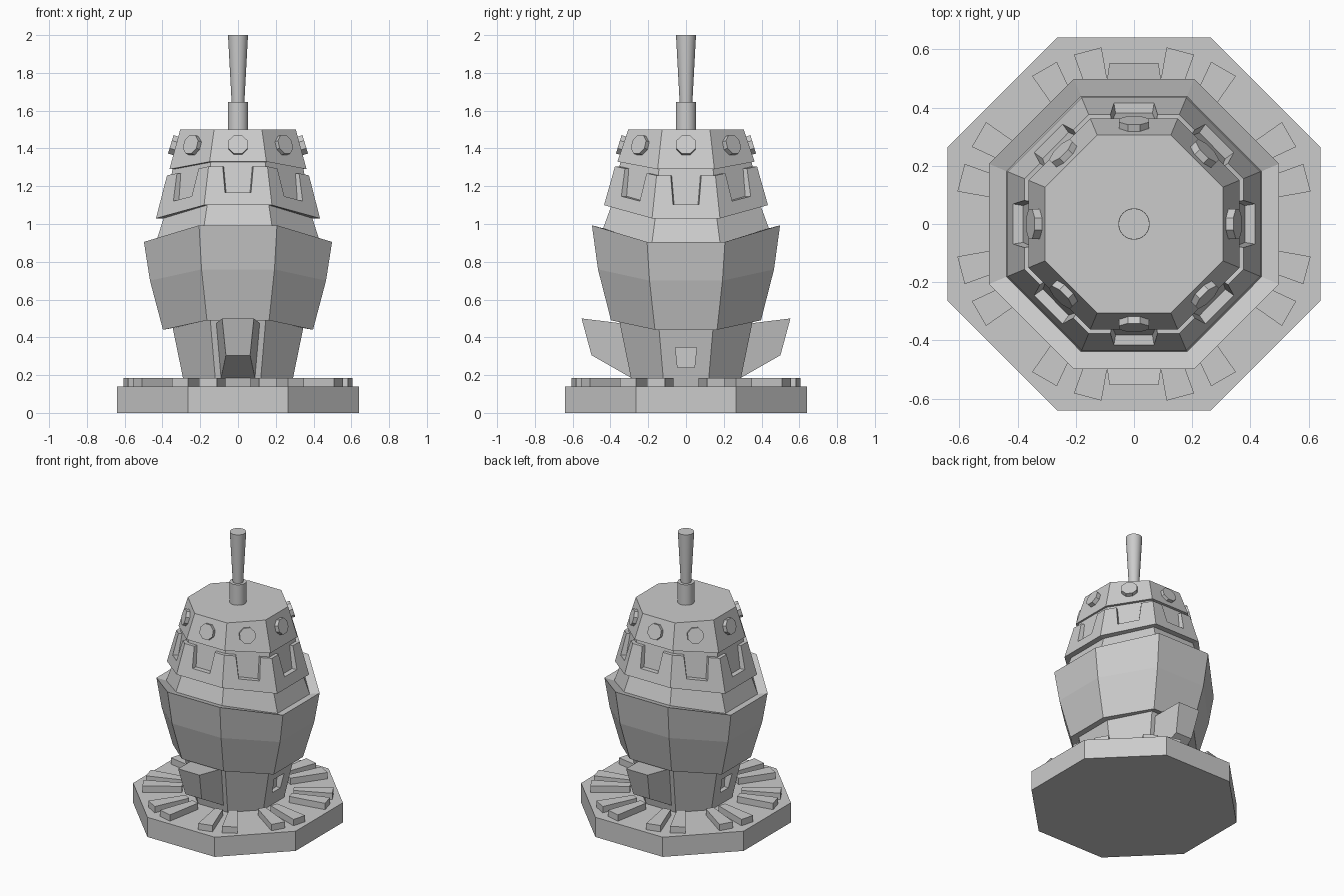
import bpy, bmesh
from math import cos, sin, pi, radians
from mathutils import Vector, Matrix

if "Cube" in bpy.data.objects:
    bpy.data.objects.remove(bpy.data.objects["Cube"])


def loft_into(bm, loops):
    """Skin a stack of matching closed loops and cap both ends."""
    rows = [[bm.verts.new(p) for p in loop] for loop in loops]
    n = len(rows[0])
    for a, b in zip(rows, rows[1:]):
        for i in range(n):
            j = (i + 1) % n
            bm.faces.new((a[i], a[j], b[j], b[i]))
    bm.faces.new(rows[0][::-1])
    bm.faces.new(rows[-1])


def finish(name, bm):
    bmesh.ops.recalc_face_normals(bm, faces=bm.faces)
    mesh = bpy.data.meshes.new(name)
    bm.to_mesh(mesh)
    bm.free()
    ob = bpy.data.objects.new(name, mesh)
    bpy.context.collection.objects.link(ob)
    return ob


def make(name, *lofts):
    bm = bmesh.new()
    for loops in lofts:
        loft_into(bm, loops)
    return finish(name, bm)


def octagon(apothem, z_front, z_side=None):
    """Octagon ring; corners of the front/back and left/right sides may differ in height."""
    z_side = z_front if z_side is None else z_side
    r = apothem / cos(pi / 8)
    pts = []
    for k in range(8):
        a = pi / 8 + k * pi / 4
        x, y = r * cos(a), r * sin(a)
        pts.append(Vector((x, y, z_front if abs(y) > abs(x) else z_side)))
    return pts


def turned(loops, angle):
    m = Matrix.Rotation(angle, 4, 'Z')
    return [[m @ Vector(p) for p in loop] for loop in loops]


# Octagonal base slab
make("base_slab", [octagon(0.64, 0), octagon(0.64, 0.14)])

# Radial tread blocks, two per side of the base
tread = [[(0.36, -0.027, z), (0.615, -0.049, z), (0.615, 0.049, z), (0.36, 0.027, z)]
         for z in (0.13, 0.185)]
make("base_treads", *[turned(tread, radians(45 * k + s)) for k in range(8) for s in (-15, 15)])

# Lower trunk with a small recess on the left and right
trunk = make("lower_trunk", [octagon(0.28, 0.13), octagon(0.358, 0.51)])
slot = [[(x, -0.045, 0.24), (x, 0.045, 0.24), (x, 0.056, 0.345), (x, -0.056, 0.345)]
        for x in (0.27, 0.42)]
cutter = make("recess_cutter", slot, turned(slot, pi))
cutter.hide_render = True
cutter.hide_set(True)
cut = trunk.modifiers.new("recess", 'BOOLEAN')
cut.operation = 'DIFFERENCE'
cut.solver = 'EXACT'
cut.object = cutter

# Flared flaps at front and back
flap = []
for y_top, z_top, w_top, y_bot, z_bot, w_bot in (
        (0.30, 0.46, 0.118, 0.25, 0.17, 0.09),
        (0.35, 0.475, 0.115, 0.29, 0.185, 0.09),
        (0.553, 0.50, 0.084, 0.50, 0.305, 0.064)):
    flap.append([(-w_top, -y_top, z_top), (w_top, -y_top, z_top),
                 (w_bot, -y_bot, z_bot), (-w_bot, -y_bot, z_bot)])
make("flaps", flap, turned(flap, pi))

# Big middle shell, higher at front and back than at the sides
make("middle_shell", [octagon(0.34, 0.50, 0.45), octagon(0.397, 0.49, 0.44),
                      octagon(0.466, 0.76, 0.70), octagon(0.498, 0.993, 0.905),
                      octagon(0.43, 0.975, 0.89)])

# Inner core showing between the armour bands
make("inner_core", [octagon(0.445, 0.96, 0.87), octagon(0.394, 1.10, 1.03),
                    octagon(0.345, 1.34, 1.30)])

# Upper armour band: one plate per side with an open notch at the top
low, high = octagon(0.434, 1.10, 1.03), octagon(0.376, 1.305, 1.257)
notch = [(0, 0), (1, 0), (1, 1), (0.76, 1), (0.70, 0.32), (0.30, 0.32), (0.24, 1), (0, 1)]
plates = []
for k in range(8):
    j = (k + 1) % 8
    outer = [low[k].lerp(low[j], u).lerp(high[k].lerp(high[j], u), v) for u, v in notch]
    inner = [Vector((p.x * 0.91, p.y * 0.91, p.z)) for p in outer]
    plates.append([outer, inner])
make("notched_band", *plates)

# Top collar
make("top_collar", [octagon(0.363, 1.33, 1.29), octagon(0.306, 1.5)])

# Round studs, one on every collar side
bm = bmesh.new()
for k in range(8):
    m = (Matrix.Rotation(k * pi / 4, 4, 'Z') @ Matrix.Translation((0.334, 0, 1.415))
         @ Matrix.Rotation(radians(73), 4, 'Y') @ Matrix.Rotation(pi / 8, 4, 'Z'))
    bmesh.ops.create_cone(bm, cap_ends=True, segments=8, radius1=0.055, radius2=0.055,
                          depth=0.046, matrix=m)
finish("collar_studs", bm)


# Mast: socket and flared rod
def rod(name, r1, r2, z1, z2):
    bpy.ops.mesh.primitive_cone_add(vertices=32, radius1=r1, radius2=r2, depth=z2 - z1,
                                    location=(0, 0, (z1 + z2) / 2))
    bpy.context.object.name = name
    bpy.ops.object.shade_smooth_by_angle()


rod("mast_socket", 0.054, 0.054, 1.49, 1.645)
rod("mast_rod", 0.033, 0.053, 1.63, 2.0)
